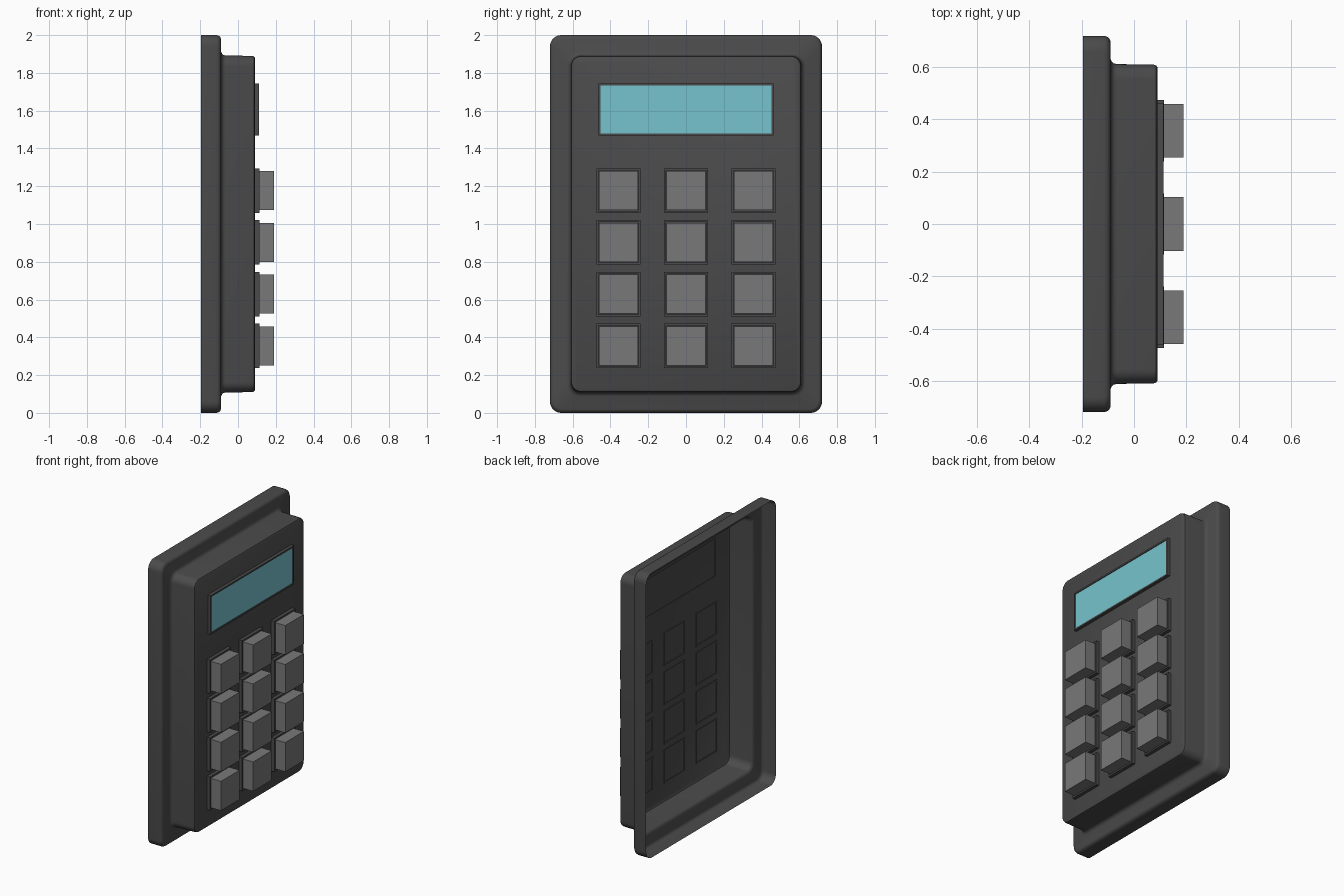
import bpy, bmesh, math

if "Cube" in bpy.data.objects:
    bpy.data.objects.remove(bpy.data.objects["Cube"])


def material(name, rgb):
    m = bpy.data.materials.new(name)
    m.diffuse_color = (*rgb, 1)
    m.use_nodes = True
    m.node_tree.nodes["Principled BSDF"].inputs["Base Color"].default_value = m.diffuse_color
    return m


DARK = material("dark_grey", (0.07, 0.07, 0.07))
GREY = material("key_grey", (0.19, 0.19, 0.195))
CYAN = material("screen_cyan", (0.185, 0.55, 0.62))


def finish(name, bm, mat):
    me = bpy.data.meshes.new(name)
    bm.to_mesh(me)
    bm.free()
    me.materials.append(mat)
    ob = bpy.data.objects.new(name, me)
    bpy.context.collection.objects.link(ob)
    return ob


def rounded_ring(bm, x, half_y, half_z, r, n=8):
    """Rounded rectangle in the YZ plane, counter-clockwise seen from +x."""
    verts = []
    for k, (sy, sz) in enumerate([(1, 1), (-1, 1), (-1, -1), (1, -1)]):
        for i in range(n + 1):
            a = math.pi / 2 * (k + i / n)
            verts.append(bm.verts.new((x, sy * (half_y - r) + r * math.cos(a),
                                       1 + sz * (half_z - r) + r * math.sin(a))))
    return verts


def bridge(bm, a, b):
    for i in range(len(a)):
        j = (i + 1) % len(a)
        bm.faces.new((a[i], a[j], b[j], b[i]))


def box(name, x0, x1, y, z, hy, hz, mat):
    bm = bmesh.new()
    bmesh.ops.create_cube(bm, size=1)
    for v in bm.verts:
        v.co = ((x0 + x1) / 2 + v.co.x * (x1 - x0), y + v.co.y * 2 * hy, z + v.co.z * 2 * hz)
    return finish(name, bm, mat)


def frame(name, x0, x1, y, z, hy, hz, w, mat):
    """Rectangular surround with an open middle."""
    bm = bmesh.new()
    rings = []
    for x, d in [(x0, 0), (x1, 0), (x1, w), (x0, w)]:
        rings.append([bm.verts.new((x, y + sy * (hy - d), z + sz * (hz - d)))
                      for sy, sz in [(1, 1), (-1, 1), (-1, -1), (1, -1)]])
    for i in range(4):
        bridge(bm, rings[i], rings[(i + 1) % 4])
    return finish(name, bm, mat)


# Casing: open-backed stepped shell, profile of (x, half width, corner radius)
profile = [(-0.195, 0.72, 0.06), (-0.115, 0.72, 0.06), (-0.103, 0.717, 0.058),
           (-0.094, 0.71, 0.055), (-0.09, 0.70, 0.05), (-0.09, 0.632, 0.06),
           (-0.085, 0.622, 0.058), (-0.078, 0.615, 0.056), (-0.066, 0.612, 0.055),
           (0.076, 0.61, 0.055), (0.085, 0.607, 0.053), (0.09, 0.599, 0.047)]
bm = bmesh.new()
rings = [rounded_ring(bm, x, h, h + 0.28, r) for x, h, r in profile]
for a, b in zip(rings, rings[1:]):
    bridge(bm, a, b)
bm.faces.new(rings[-1])
casing = finish("casing", bm, DARK)
bpy.context.view_layer.objects.active = casing
casing.select_set(True)
bpy.ops.object.shade_smooth_by_angle(angle=math.radians(35))

# Display with its surround
frame("display_surround", 0.086, 0.112, 0, 1.606, 0.463, 0.137, 0.011, DARK)
box("display_screen", 0.092, 0.107, 0, 1.606, 0.453, 0.127, CYAN)

# Keys with raised surrounds, three columns by four rows
for row in range(4):
    for col in range(3):
        y, z = (col - 1) * 0.357, 0.355 + row * 0.274
        tag = f"{row + 1}_{col + 1}"
        frame("key_surround_" + tag, 0.086, 0.114, y, z, 0.117, 0.118, 0.011, DARK)
        box("key_" + tag, 0.091, 0.19, y, z, 0.103, 0.103, GREY)
